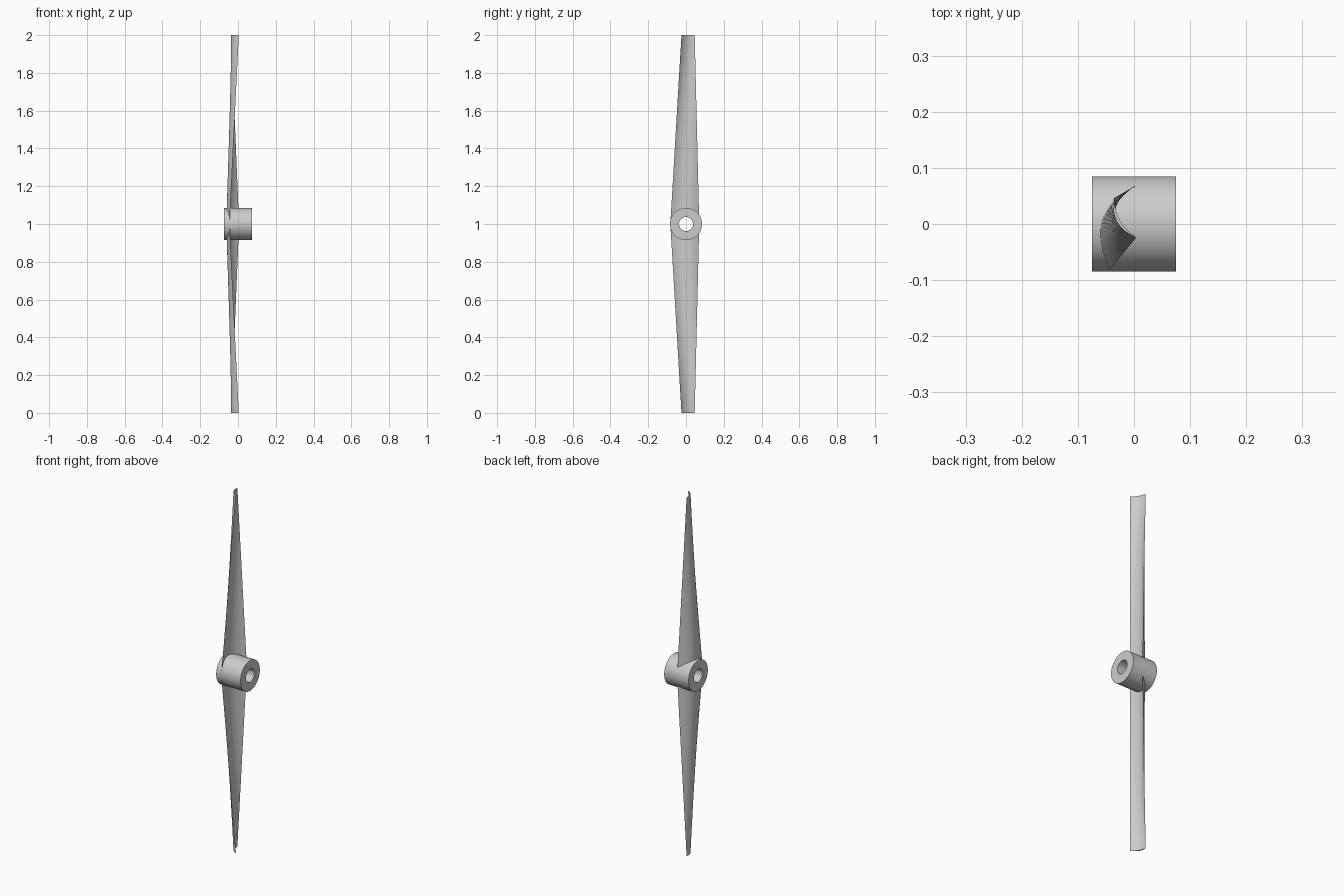
import bpy, bmesh, math
from mathutils import Vector

if "Cube" in bpy.data.objects:
    bpy.data.objects.remove(bpy.data.objects["Cube"])

HUB_R, BORE_R, HUB_HALF, MID_Z = 0.085, 0.037, 0.075, 1.0
SIDES, STEPS, ARC = 64, 16, 16


def finish(bm, name):
    bmesh.ops.recalc_face_normals(bm, faces=bm.faces)
    me = bpy.data.meshes.new(name)
    bm.to_mesh(me)
    bm.free()
    ob = bpy.data.objects.new(name, me)
    bpy.context.collection.objects.link(ob)
    return ob


def smooth(ob):
    bpy.ops.object.select_all(action='DESELECT')
    ob.select_set(True)
    bpy.context.view_layer.objects.active = ob
    bpy.ops.object.shade_smooth_by_angle(angle=math.radians(30))


def ring(bm, x, r):
    return [bm.verts.new((x, r * math.cos(2 * math.pi * i / SIDES),
                          MID_Z + r * math.sin(2 * math.pi * i / SIDES)))
            for i in range(SIDES)]


def bridge(bm, a, b):
    n = len(a)
    for i in range(n):
        j = (i + 1) % n
        bm.faces.new((a[i], a[j], b[j], b[i]))


# Hub: thick tube along x
bm = bmesh.new()
rings = [ring(bm, x, r) for x, r in ((-HUB_HALF, HUB_R), (HUB_HALF, HUB_R),
                                     (HUB_HALF, BORE_R), (-HUB_HALF, BORE_R))]
for k in range(4):
    bridge(bm, rings[k], rings[(k + 1) % 4])
smooth(finish(bm, "hub"))


# Blades: cambered crescent section, tapering and twisting from the hub to each tip
def section(t):
    a = Vector((-0.045, -0.083)).lerp(Vector((0.004, -0.024)), t)
    b = Vector((0.006, 0.070)).lerp(Vector((-0.036, 0.046)), t)
    outer, inner = 0.041 - 0.025 * t, 0.033 - 0.023 * t
    d = (b - a).normalized()
    n = Vector((-d.y, d.x))

    def point(u, sag):
        return a.lerp(b, u) + n * sag * 4 * u * (1 - u)
    front = [point(i / ARC, outer) for i in range(ARC + 1)]
    back = [point(i / ARC, inner) for i in range(ARC - 1, 0, -1)]
    return front + back


bm = bmesh.new()
loops = []
for k in range(-STEPS, STEPS + 1):
    loops.append([bm.verts.new((p.x, p.y, MID_Z + k / STEPS))
                  for p in section(abs(k) / STEPS)])
for lo, hi in zip(loops, loops[1:]):
    bridge(bm, lo, hi)
bm.faces.new(loops[0])
bm.faces.new(loops[-1])
blades = finish(bm, "blades")

# Clear the shaft hole through the blade root
bm = bmesh.new()
ends = [ring(bm, x, BORE_R + 0.001) for x in (-0.2, 0.2)]
bridge(bm, *ends)
for e in ends:
    bm.faces.new(e)
cutter = finish(bm, "bore_cutter")
cutter.hide_render = True
mod = blades.modifiers.new("bore", 'BOOLEAN')
mod.operation, mod.solver, mod.object = 'DIFFERENCE', 'EXACT', cutter
bpy.context.view_layer.objects.active = blades
bpy.ops.object.modifier_apply(modifier=mod.name)
bpy.data.objects.remove(cutter)
smooth(blades)
